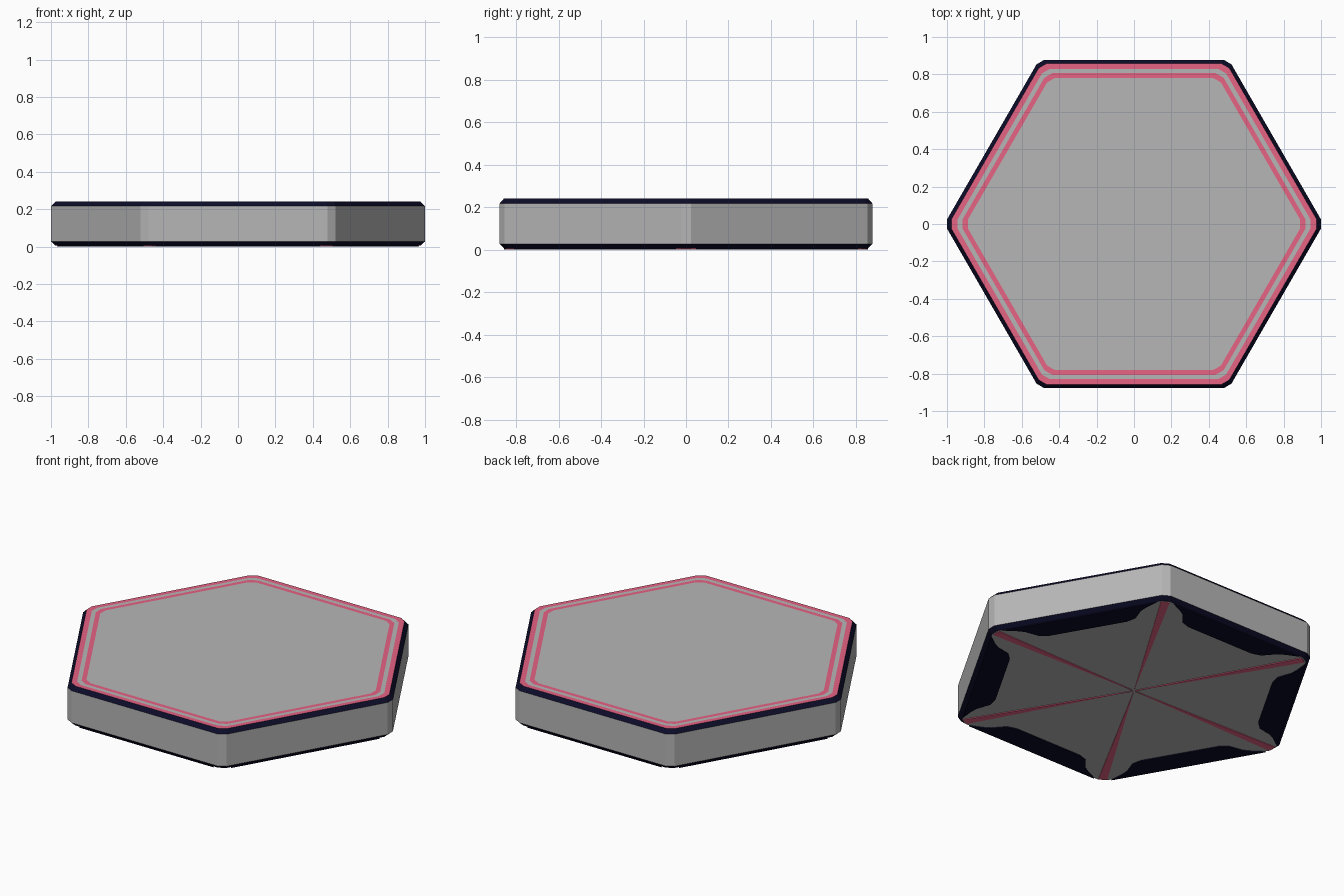
import bpy, bmesh, math
from mathutils import Matrix

if "Cube" in bpy.data.objects:
    bpy.data.objects.remove(bpy.data.objects["Cube"])


def material(name, rgb):
    m = bpy.data.materials.new(name)
    m.diffuse_color = (*rgb, 1)
    m.use_nodes = True
    m.node_tree.nodes["Principled BSDF"].inputs["Base Color"].default_value = m.diffuse_color
    return m


MATS = [material("stone grey", (0.47, 0.47, 0.47)),
        material("rose pink", (0.80, 0.125, 0.235)),
        material("dark navy", (0.0035, 0.0035, 0.022))]
GREY, PINK, NAVY = range(3)
CUT = 0.028  # length trimmed off each side at the hexagon corners


def hex_ring(bm, apothem, z):
    """Hexagon with clipped corners: 12 vertices, flat sides facing +-y."""
    half = apothem / math.sqrt(3) - CUT
    ring = []
    for i in range(6):
        rot = Matrix.Rotation(math.radians(60 * i), 3, 'Z')
        for x in (half, -half):
            ring.append(bm.verts.new(rot @ Matrix.Translation((x, apothem, z)).translation))
    return ring


def finish(name, bm):
    bmesh.ops.recalc_face_normals(bm, faces=bm.faces)
    me = bpy.data.meshes.new(name)
    bm.to_mesh(me)
    bm.free()
    for m in MATS:
        me.materials.append(m)
    ob = bpy.data.objects.new(name, me)
    bpy.context.collection.objects.link(ob)
    return ob


# Tile body: stacked rings (apothem, z, colour of the band leading to this ring)
PROFILE = [(0.857, 0.006, GREY), (0.878, 0.027, NAVY), (0.878, 0.217, GREY),
           (0.858, 0.240, NAVY), (0.829, 0.240, PINK), (0.806, 0.240, GREY),
           (0.781, 0.240, PINK)]
bm = bmesh.new()
rings = [hex_ring(bm, a, z) for a, z, _ in PROFILE]
for k in range(1, len(rings)):
    lo, hi = rings[k - 1], rings[k]
    for i in range(12):
        j = (i + 1) % 12
        f = bm.faces.new((lo[i], lo[j], hi[j], hi[i]))
        f.material_index = PROFILE[k][2]
bm.faces.new(rings[0]).material_index = GREY
bm.faces.new(rings[-1]).material_index = GREY
finish("hexagon_tile", bm)


def plates(name, outline, z0, z1, colour, turn):
    """Six copies of a thin extruded outline arranged around the centre."""
    bm = bmesh.new()
    for i in range(6):
        rot = Matrix.Rotation(math.radians(60 * i + turn), 3, 'Z')
        face = bm.faces.new([bm.verts.new(rot @ Matrix.Translation((x, y, z0)).translation)
                             for x, y in outline])
        ext = bmesh.ops.extrude_face_region(bm, geom=[face])
        for v in ext["geom"]:
            if isinstance(v, bmesh.types.BMVert):
                v.co.z = z1
    for f in bm.faces:
        f.material_index = colour
    return finish(name, bm)


# Dark pads under each side, with stepped curved ends
right = [(0.44, 0.857), (0.37, 0.825), (0.33, 0.80), (0.31, 0.775), (0.275, 0.735), (0.22, 0.718)]
pad = right + [(-x, y) for x, y in reversed(right)]
plates("underside_pads", pad, 0.0, 0.007, NAVY, 0)

# Pink tapered spokes running from the centre to each corner
plates("underside_spokes", [(0, 0.01), (0.024, 0.968), (-0.024, 0.968)], 0.002, 0.007, PINK, 30)
